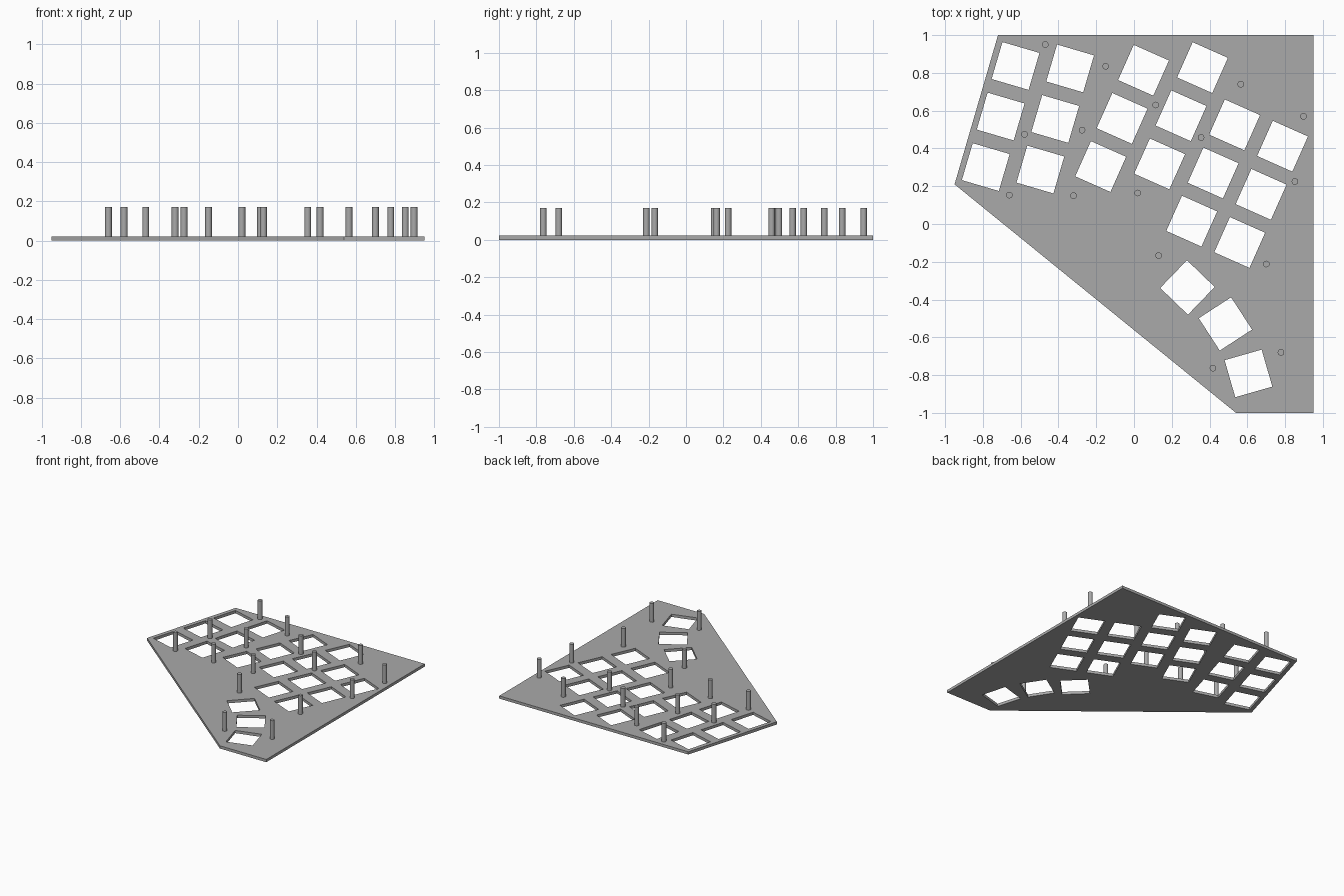
import bpy
import math
from mathutils import Matrix, Vector

PLATE_TOP = 0.022
PEG_TOP = 0.171
PEG_RADIUS = 0.0175
HOLE = 0.204        # side of a square switch opening
PITCH = 0.279       # spacing along a column

default = bpy.data.objects.get("Cube")
if default:
    bpy.data.objects.remove(default, do_unlink=True)

# Single plain material
grey = bpy.data.materials.new("plain_grey")
grey.use_nodes = True
colour = (0.40, 0.40, 0.40, 1)
grey.diffuse_color = colour
grey.node_tree.nodes["Principled BSDF"].inputs["Base Color"].default_value = colour


def add_loop(curve, points):
    """Add a closed straight-sided outline to a flat curve."""
    spline = curve.splines.new("POLY")
    spline.points.add(len(points) - 1)
    for target, (x, y) in zip(spline.points, points):
        target.co = (x, y, 0, 1)
    spline.use_cyclic_u = True


def add_hole(curve, centre, degrees):
    """Add a turned square opening."""
    turn = Matrix.Rotation(math.radians(degrees), 2)
    h = HOLE / 2
    corners = [(-h, -h), (h, -h), (h, h), (-h, h)]
    add_loop(curve, [Vector(centre) + turn @ Vector(c) for c in corners])


# Plate outline
curve = bpy.data.curves.new("plate", "CURVE")
curve.dimensions = "2D"
curve.fill_mode = "BOTH"
curve.extrude = PLATE_TOP / 2
add_loop(curve, [(-0.72, 1), (0.95, 1), (0.95, -1), (0.54, -1), (-0.95, 0.21)])

# Finger columns: middle opening and turn, three openings in each
columns = [
    ((-0.706, 0.569), -16.4), ((-0.417, 0.556), -16.4),
    ((-0.063, 0.559), -24), ((0.249, 0.573), -24),
    ((0.419, 0.270), -24), ((0.673, 0.157), -24),
]
for middle, degrees in columns:
    along = Matrix.Rotation(math.radians(degrees), 2) @ Vector((0, PITCH))
    for row in (-1, 0, 1):
        add_hole(curve, Vector(middle) + along * row, degrees)

# Thumb fan
for centre, degrees in [((0.283, -0.336), -44), ((0.484, -0.529), 33),
                        ((0.606, -0.791), 16)]:
    add_hole(curve, centre, degrees)

plate = bpy.data.objects.new("switch_plate", curve)
plate.location.z = PLATE_TOP / 2
bpy.context.collection.objects.link(plate)
bpy.ops.object.select_all(action="DESELECT")
plate.select_set(True)
bpy.context.view_layer.objects.active = plate
bpy.ops.object.convert(target="MESH")
plate = bpy.context.object
plate.data.materials.clear()
plate.data.materials.append(grey)
for face in plate.data.polygons:
    face.use_smooth = False

# Standing pegs
pegs = [
    (-0.47, 0.95), (-0.15, 0.835), (0.565, 0.74), (0.897, 0.57),
    (0.115, 0.63), (-0.275, 0.497), (-0.58, 0.475), (0.355, 0.458),
    (0.852, 0.225), (-0.66, 0.153), (-0.32, 0.15), (0.02, 0.164),
    (0.13, -0.167), (0.70, -0.212), (0.778, -0.68), (0.418, -0.763),
]
base = PLATE_TOP / 2
for number, (x, y) in enumerate(pegs, 1):
    bpy.ops.mesh.primitive_cylinder_add(
        vertices=16, radius=PEG_RADIUS, depth=PEG_TOP - base,
        location=(x, y, (PEG_TOP + base) / 2))
    peg = bpy.context.object
    peg.name = f"peg_{number}"
    peg.data.materials.append(grey)
    bpy.ops.object.shade_smooth_by_angle()
